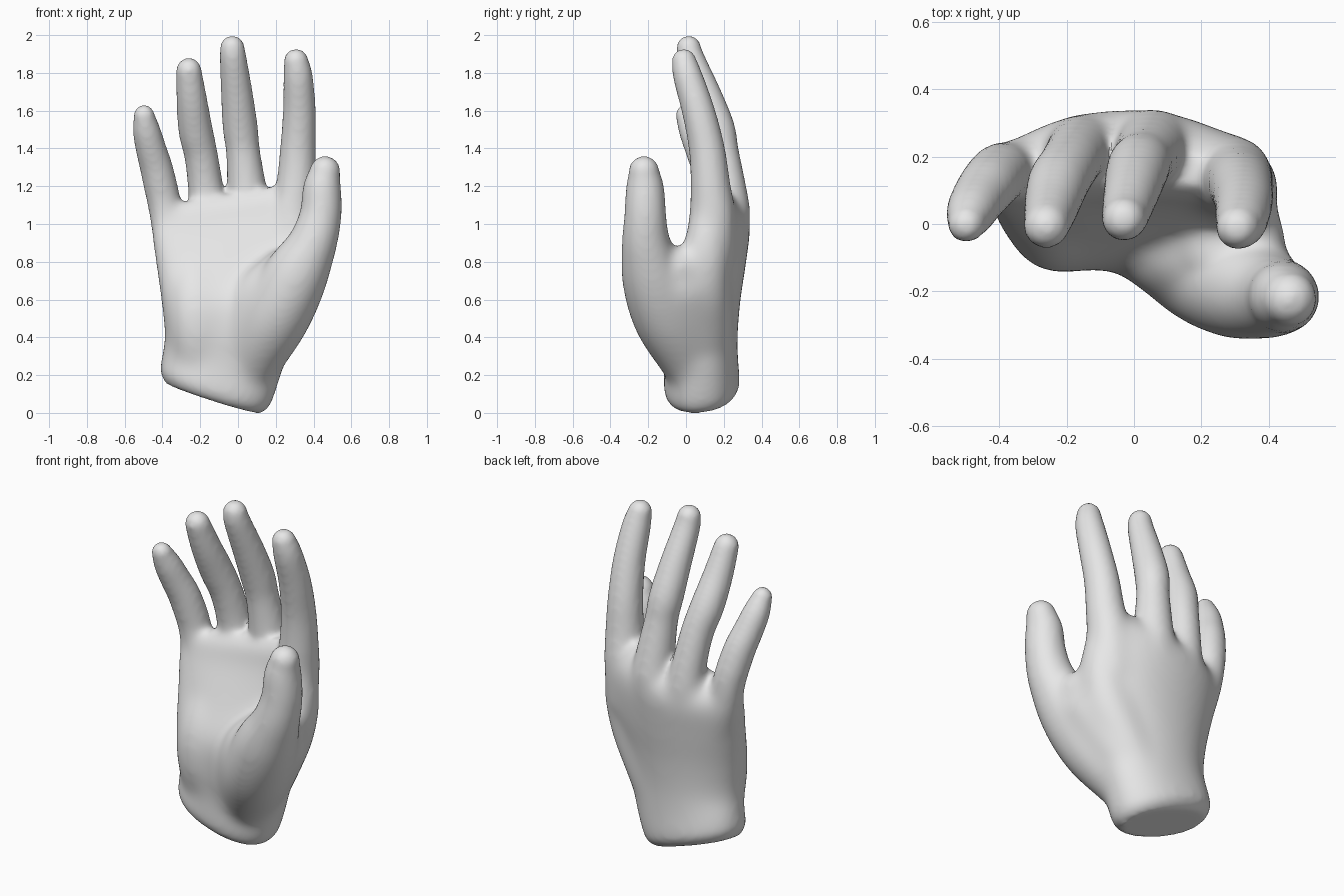
import bpy, bmesh, math
from mathutils import Vector

cube = bpy.data.objects.get("Cube")
if cube:
    bpy.data.objects.remove(cube, do_unlink=True)

skin = bpy.data.materials.new("light_grey")
skin.use_nodes = True
skin.diffuse_color = (0.8, 0.8, 0.8, 1)
skin.node_tree.nodes["Principled BSDF"].inputs["Base Color"].default_value = (0.8, 0.8, 0.8, 1)

SIDES = 32
bm = bmesh.new()


def spline(rows, steps=5):
    """Smoothly interpolate rows of numbers (Catmull-Rom)."""
    out = []
    for i in range(len(rows) - 1):
        a, b, c, d = (rows[max(i - 1, 0)], rows[i], rows[i + 1],
                      rows[min(i + 2, len(rows) - 1)])
        for s in range(steps):
            t = s / steps
            out.append([0.5 * (2 * q + (r - p) * t + (2 * p - 5 * q + 4 * r - w) * t * t
                               + (3 * q - p - 3 * r + w) * t ** 3)
                        for p, q, r, w in zip(a, b, c, d)])
    out.append(list(rows[-1]))
    return out


def skin_rings(rings):
    """Bridge a stack of rings into a closed solid."""
    loops = [[bm.verts.new(p) for p in ring] for ring in rings]
    for lo, hi in zip(loops, loops[1:]):
        for k in range(SIDES):
            j = (k + 1) % SIDES
            bm.faces.new((lo[k], lo[j], hi[j], hi[k]))
    bm.faces.new(loops[0][::-1])
    bm.faces.new(loops[-1])


def tube(rows):
    """Round tube along x, y, z, radius rows, with a domed end."""
    pts = spline(rows)
    end, prev = Vector(pts[-1][:3]), Vector(pts[-2][:3])
    r, way = pts[-1][3], (end - prev).normalized()
    for t in (0.3, 0.55, 0.75, 0.9, 0.98):
        pts.append([*(end + way * r * t * 1.1), r * math.sqrt(1 - t * t)])
    rings = []
    for i, p in enumerate(pts):
        tan = (Vector(pts[min(i + 1, len(pts) - 1)][:3])
               - Vector(pts[max(i - 1, 0)][:3])).normalized()
        u = (Vector((1, 0, 0)) - tan * tan.x).normalized()
        v = tan.cross(u)
        rings.append([Vector(p[:3]) + (p[3] + 0.004) * (u * math.cos(a) + v * math.sin(a))
                      for a in (k * math.tau / SIDES for k in range(SIDES))])
    skin_rings(rings)


def palm(rows):
    """Arched, tilted oval sections: cx, cy, z, rx, ry, tilt, arch."""
    rings = []
    for cx, cy, z, rx, ry, tilt, arch in spline(rows):
        ring = []
        for k in range(SIDES):
            c, s = (f(k * math.tau / SIDES) for f in (math.cos, math.sin))
            c = math.copysign(abs(c) ** 0.9, c)
            s = math.copysign(abs(s) ** 0.9, s)
            ring.append((cx + rx * c, cy + ry * s - arch * c * c,
                         z + tilt * (0.35 * ry * s - rx * c)))
        rings.append(ring)
    skin_rings(rings)


# Wrist and palm
palm([
    (-0.135, 0.085, 0.08, 0.25, 0.16, 0.32, 0),
    (-0.12, 0.085, 0.135, 0.29, 0.198, 0.31, 0),
    (-0.08, 0.078, 0.28, 0.32, 0.198, 0.15, 0),
    (-0.055, 0.07, 0.42, 0.335, 0.205, 0, 0.02),
    (-0.035, 0.08, 0.60, 0.375, 0.21, 0, 0.03),
    (-0.02, 0.14, 0.80, 0.42, 0.18, 0, 0.05),
    (-0.025, 0.195, 1.00, 0.435, 0.145, -0.08, 0.08),
    (-0.015, 0.185, 1.10, 0.41, 0.105, -0.15, 0.07),
    (0.0, 0.175, 1.165, 0.36, 0.05, -0.17, 0.055),
])

# Little, ring, middle and index fingers, rooted deep in the palm
tube([(-0.32, 0.14, 0.80, 0.085), (-0.365, 0.155, 0.97, 0.09), (-0.395, 0.152, 1.13, 0.086),
      (-0.43, 0.117, 1.29, 0.083), (-0.461, 0.075, 1.40, 0.077), (-0.485, 0.033, 1.50, 0.069),
      (-0.497, 0.0, 1.575, 0.052)])
tube([(-0.12, 0.19, 0.80, 0.11), (-0.15, 0.212, 1.02, 0.113), (-0.17, 0.208, 1.18, 0.09),
      (-0.195, 0.17, 1.36, 0.085), (-0.225, 0.12, 1.50, 0.087), (-0.245, 0.05, 1.66, 0.077),
      (-0.26, -0.005, 1.81, 0.064)])
tube([(0.05, 0.19, 0.80, 0.115), (0.055, 0.218, 1.03, 0.123), (0.047, 0.215, 1.18, 0.102),
      (0.027, 0.19, 1.38, 0.086), (0.012, 0.165, 1.51, 0.089), (-0.005, 0.105, 1.68, 0.081),
      (-0.025, 0.03, 1.87, 0.068), (-0.03, 0.015, 1.93, 0.062)])
tube([(0.265, 0.13, 0.80, 0.125), (0.285, 0.14, 1.03, 0.123), (0.307, 0.13, 1.20, 0.102),
      (0.318, 0.11, 1.40, 0.091), (0.325, 0.065, 1.60, 0.083), (0.318, 0.01, 1.78, 0.074),
      (0.308, -0.01, 1.86, 0.062)])

# Thumb with its fleshy base
tube([(0.03, 0.07, 0.15, 0.12), (0.10, -0.005, 0.33, 0.165), (0.20, -0.10, 0.52, 0.185),
      (0.305, -0.17, 0.72, 0.17), (0.395, -0.21, 0.90, 0.126), (0.437, -0.215, 1.05, 0.107),
      (0.445, -0.217, 1.19, 0.097), (0.46, -0.222, 1.275, 0.078)])

# Muscle between thumb and index finger, back to front
tube([(0.03, 0.10, 0.20, 0.13), (0.135, 0.075, 0.40, 0.15), (0.225, 0.01, 0.58, 0.165),
      (0.30, -0.025, 0.70, 0.15), (0.335, -0.03, 0.76, 0.11)])
tube([(0.06, 0.12, 0.30, 0.13), (0.16, 0.105, 0.48, 0.14), (0.25, 0.09, 0.66, 0.145),
      (0.305, 0.105, 0.85, 0.125), (0.31, 0.115, 1.0, 0.10)])
tube([(-0.01, 0.05, 0.25, 0.145), (0.06, -0.02, 0.45, 0.16), (0.15, -0.07, 0.62, 0.16),
      (0.24, -0.07, 0.74, 0.125)])

# Heel of the palm below the little finger
tube([(-0.20, 0.06, 0.22, 0.14), (-0.21, 0.02, 0.42, 0.16), (-0.22, 0.035, 0.60, 0.16),
      (-0.23, 0.11, 0.80, 0.12)])

bmesh.ops.recalc_face_normals(bm, faces=bm.faces)
mesh = bpy.data.meshes.new("hand")
bm.to_mesh(mesh)
bm.free()
hand = bpy.data.objects.new("hand", mesh)
bpy.context.collection.objects.link(hand)
mesh.materials.append(skin)
bpy.ops.object.select_all(action="DESELECT")
hand.select_set(True)
bpy.context.view_layer.objects.active = hand

# Fuse the parts into one skin
fuse = hand.modifiers.new("fuse", "REMESH")
fuse.mode = "VOXEL"
fuse.voxel_size = 0.014
fuse.use_smooth_shade = True
bpy.ops.object.modifier_apply(modifier="fuse")


def ramp(value, start, stop):
    return min(max((value - start) / (stop - start), 0), 1)


# Blend the palm strongly, and fingers, thumb and wrist rim lightly
group = hand.vertex_groups.new(name="palm")
for v in hand.data.vertices:
    x, y, z = v.co
    thumb = ramp(z, 0.65, 0.85) * ramp(y, -0.04, -0.12)
    rim = z + 0.3 * (x - 0.12)
    group.add([v.index], ramp(rim, 0.08, 0.2) * ramp(z, 1.18, 1.0) * (1 - thumb), "REPLACE")
for name, rounds, where in (("blend_palm", 80, "palm"), ("soften", 10, "")):
    smooth = hand.modifiers.new(name, "SMOOTH")
    smooth.factor = 0.5
    smooth.iterations = rounds
    smooth.vertex_group = where
    bpy.ops.object.modifier_apply(modifier=name)

# Rest on the ground
low = min(v.co.z for v in hand.data.vertices)
for v in hand.data.vertices:
    v.co.z -= low
bpy.ops.object.shade_smooth_by_angle(angle=math.radians(40))
